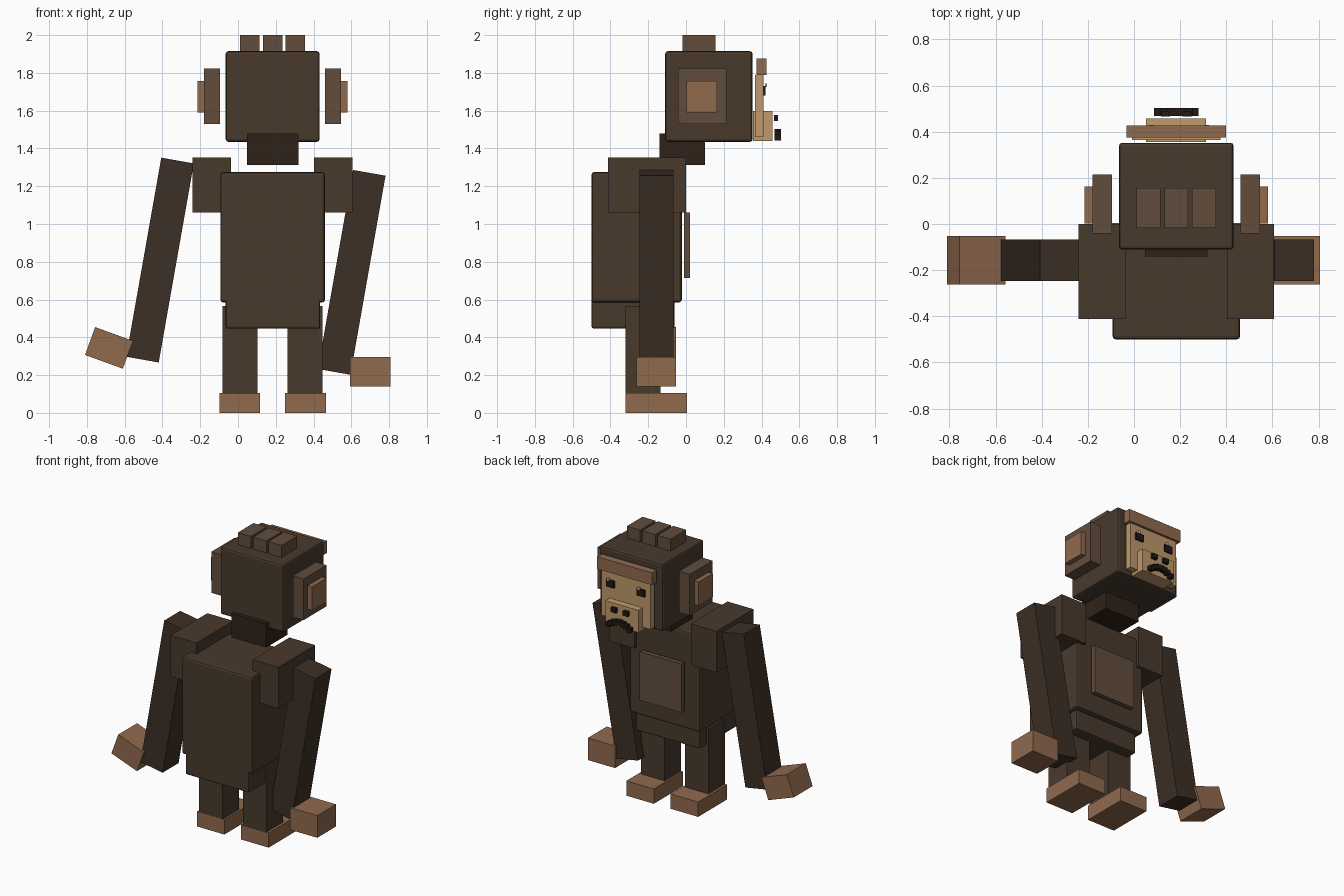
import bpy
from math import radians

if "Cube" in bpy.data.objects:
    bpy.data.objects.remove(bpy.data.objects["Cube"])


def material(name, r, g, b):
    m = bpy.data.materials.new(name)
    m.diffuse_color = [(c / 255) ** 2.2 for c in (r, g, b)] + [1]
    m.use_nodes = True
    m.node_tree.nodes["Principled BSDF"].inputs["Base Color"].default_value = m.diffuse_color
    return m


FUR = material("fur", 74, 60, 48)
LIMB = material("limb_fur", 64, 51, 42)
DARK = material("dark_fur", 51, 39, 31)
LIGHT = material("light_fur", 98, 78, 63)
SKIN = material("skin", 143, 105, 79)
FACE = material("face_skin", 190, 152, 106)
BLACK = material("black", 38, 30, 26)
WHITE = material("white", 235, 235, 235)


def box(name, x, y, z, mat, tilt=0, bevel=0):
    """Box from (min, max) ranges, optionally tilted about its own y axis."""
    rng = (x, y, z)
    bpy.ops.mesh.primitive_cube_add(size=1, location=[(a + b) / 2 for a, b in rng])
    ob = bpy.context.object
    ob.name = name
    ob.scale = [b - a for a, b in rng]
    bpy.ops.object.transform_apply(location=False, rotation=False, scale=True)
    ob.rotation_euler.y = radians(tilt)
    ob.data.materials.append(mat)
    if bevel:
        m = ob.modifiers.new("bevel", "BEVEL")
        m.width = bevel
        m.segments = 2
    return ob


def around(c, size):
    return (c - size / 2, c + size / 2)


CX = 0.183  # body centre line

# Trunk
box("torso", (-0.093, 0.46), (-0.5, -0.022), (0.585, 1.275), FUR, bevel=0.014)
box("pelvis", (-0.065, 0.435), (-0.5, -0.06), (0.447, 0.75), FUR, bevel=0.01)
box("chest_panel", around(CX, 0.33), (-0.01, 0.022), (0.715, 1.06), LIGHT)
box("neck", around(CX, 0.272), (-0.14, 0.1), (1.312, 1.48), DARK)

# Head, hair and ears
box("head", (-0.065, 0.432), (-0.11, 0.352), (1.435, 1.915), FUR, bevel=0.014)
for i in (-1, 0, 1):
    box("hair_tuft", around(CX + 0.12 * i, 0.103), (-0.018, 0.157), (1.88, 2.0), LIGHT)
for s in (-1, 1):
    box("ear", around(CX + s * 0.32, 0.084), (-0.042, 0.214), (1.53, 1.822), LIGHT)
    box("inner_ear", around(CX + s * 0.372, 0.05), (0.003, 0.163), (1.59, 1.758), SKIN)

# Face
box("face_plate", around(CX, 0.385), (0.365, 0.41), (1.46, 1.79), FACE)
box("brow", around(CX, 0.43), (0.374, 0.427), (1.788, 1.875), SKIN)
box("muzzle", around(CX, 0.26), (0.355, 0.458), (1.44, 1.598), FACE)
for s in (-1, 1):
    box("eye", around(CX + s * 0.12, 0.062), (0.405, 0.422), (1.68, 1.73), BLACK)
    box("eye_highlight", around(CX + s * 0.12 + 0.012, 0.018), (0.417, 0.43), (1.725, 1.743), WHITE)
    box("nostril", around(CX + s * 0.047, 0.04), (0.466, 0.488), (1.545, 1.578), BLACK)
for i in range(-3, 4):
    box("mouth_segment", around(CX + 0.027 * i, 0.032), (0.469, 0.502),
        around(1.488 - 0.0034 * i * i, 0.032), BLACK)

# Shoulders, legs and feet
for s in (-1, 1):
    box("shoulder", around(CX + s * 0.322, 0.203), (-0.412, 0.0), (1.06, 1.353), FUR)
    box("leg", around(CX + s * 0.172, 0.186), (-0.32, -0.135), (0.1, 0.567), FUR)
    box("foot", around(CX + s * 0.174, 0.216), (-0.32, 0.005), (0.0, 0.105), SKIN)

# Arms lean the same way; one hand is tilted
for x, z in ((-0.413, 0.809), (0.602, 0.744)):
    box("arm", around(x, 0.175), (-0.247, -0.067), around(z, 1.07), LIMB, tilt=10)
box("left_hand", around(-0.683, 0.213), (-0.263, -0.052), around(0.344, 0.157), SKIN, tilt=20)
box("right_hand", around(0.7, 0.213), (-0.263, -0.052), around(0.218, 0.157), SKIN)
